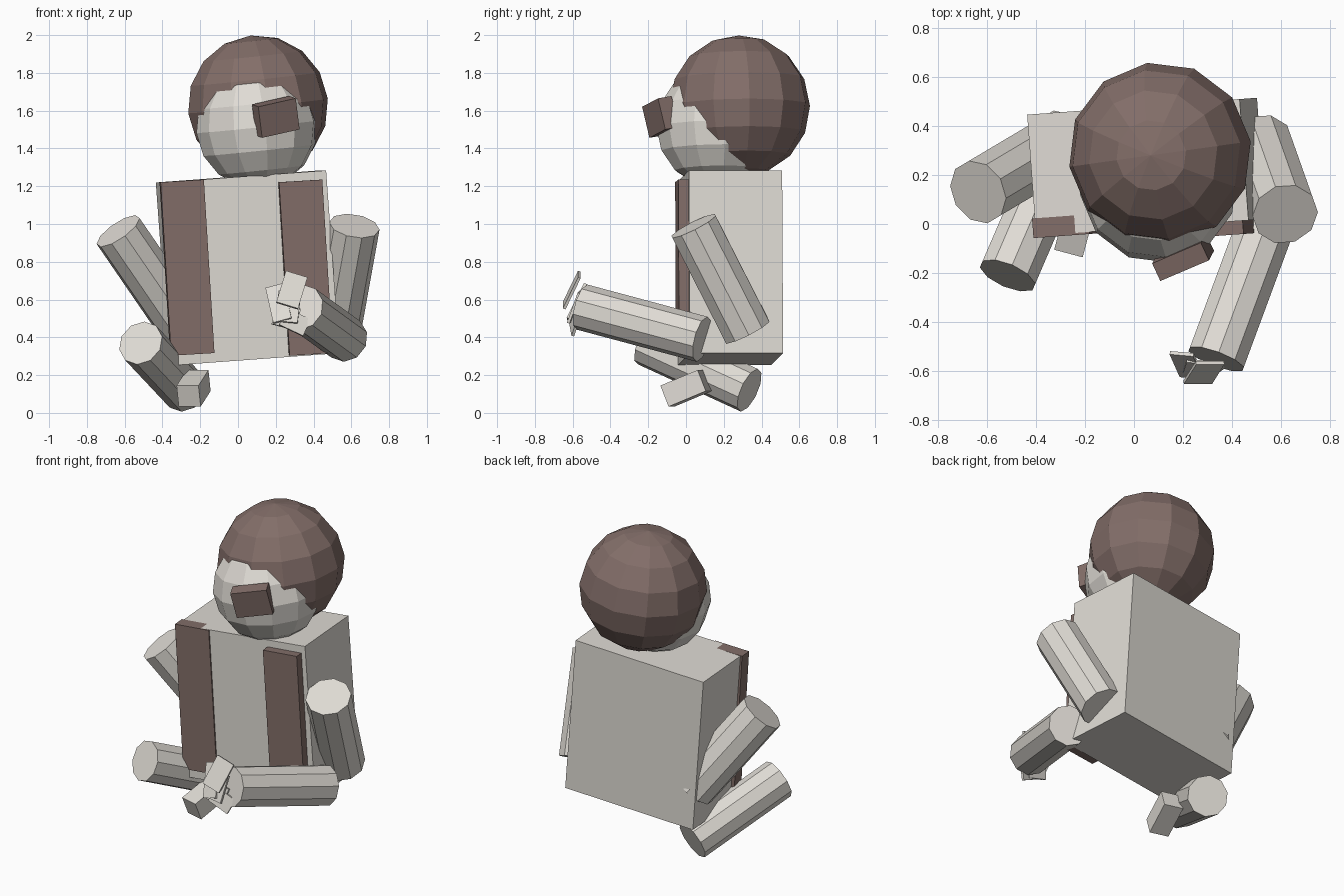
import bpy, bmesh
from math import radians
from mathutils import Matrix, Vector, Euler

if "Cube" in bpy.data.objects:
    bpy.data.objects.remove(bpy.data.objects["Cube"])


def material(name, rgb):
    m = bpy.data.materials.new(name)
    m.diffuse_color = (*rgb, 1)
    m.use_nodes = True
    m.node_tree.nodes["Principled BSDF"].inputs["Base Color"].default_value = m.diffuse_color
    return m


CREAM = material("cream", (0.74, 0.71, 0.66))
BROWN = material("brown", (0.225, 0.155, 0.14))


def add_object(name, bm, mat, matrix):
    bmesh.ops.transform(bm, matrix=matrix, verts=bm.verts)
    me = bpy.data.meshes.new(name)
    bm.to_mesh(me)
    bm.free()
    me.materials.append(mat)
    ob = bpy.data.objects.new(name, me)
    bpy.context.collection.objects.link(ob)
    return ob


def turn(x, y, z):
    return Euler((radians(x), radians(y), radians(z)), 'XYZ').to_matrix().to_4x4()


def box(name, size, center, rotation, mat):
    bm = bmesh.new()
    bmesh.ops.create_cube(bm, size=1)
    m = Matrix.Translation(center) @ rotation @ Matrix.Diagonal((*size, 1))
    add_object(name, bm, mat, m)


def ball(name, radius, center, mat):
    bm = bmesh.new()
    bmesh.ops.create_uvsphere(bm, u_segments=12, v_segments=8, radius=radius)
    add_object(name, bm, mat, Matrix.Translation(center) @ turn(0, -6, 8))


def limb(name, start, end, radius):
    a, b = Vector(start), Vector(end)
    bm = bmesh.new()
    bmesh.ops.create_cone(bm, cap_ends=True, segments=10, radius1=radius,
                          radius2=radius, depth=(b - a).length)
    rot = (b - a).to_track_quat('Z', 'Y').to_matrix().to_4x4()
    add_object(name, bm, CREAM, Matrix.Translation((a + b) / 2) @ rot)


# Leaning torso with two lapel strips
lean = turn(0, -4.2, 4.2)
box("torso", (0.87, 0.495, 0.97), (0.051, 0.233, 0.768), lean, CREAM)
for side, x in (("left", -0.27), ("right", 0.357)):
    box(side + "_lapel", (0.23, 0.08, 0.92), (x, -0.007, 0.769),
        turn(0, -3.5, 4.2), BROWN)

# Head: hair ball with a face ball pushed through its front
ball("hair", 0.375, (0.106, 0.285, 1.625), BROWN)
ball("face", 0.325, (0.1, 0.165, 1.515), CREAM)

# Tilted block on the face
u = Vector((0.905, 0.385, 0.204)).normalized()
w = u.cross(Vector((-0.3, -0.3, 0.907))).normalized()
v = w.cross(u)
axes = Matrix((u, -w, v)).transposed().to_4x4()
box("nose_block", (0.22, 0.08, 0.17), (0.2, -0.135, 1.567), axes, BROWN)

# Arms
limb("left_upper_arm", (-0.635, 0.13, 0.963), (-0.29, 0.335, 0.46), 0.135)
limb("right_upper_arm", (0.616, 0.04, 0.99), (0.515, 0.325, 0.43), 0.135)
limb("left_forearm", (-0.515, -0.21, 0.37), (-0.28, 0.335, 0.12), 0.123)
limb("right_forearm", (0.335, -0.55, 0.56), (0.57, 0.085, 0.39), 0.123)

# Left hand block
box("left_hand", (0.12, 0.22, 0.12), (-0.235, 0.0, 0.13), turn(22, 0, -15), CREAM)

# Right hand: fan of thin plates (width, height, centre, rotation)
plates = [
    (0.12, 0.19, (0.285, -0.605, 0.65), (-25, 17, 0)),
    (0.10, 0.21, (0.215, -0.575, 0.58), (-25, -15, -5)),
    (0.12, 0.17, (0.265, -0.590, 0.56), (-20, 5, -5)),
    (0.13, 0.12, (0.255, -0.580, 0.51), (-15, 15, 0)),
    (0.14, 0.10, (0.300, -0.590, 0.48), (-15, 25, 5)),
]
for i, (wid, hgt, pos, rot) in enumerate(plates):
    box("right_finger_%d" % (i + 1), (wid, 0.015, hgt), pos, turn(*rot), CREAM)
